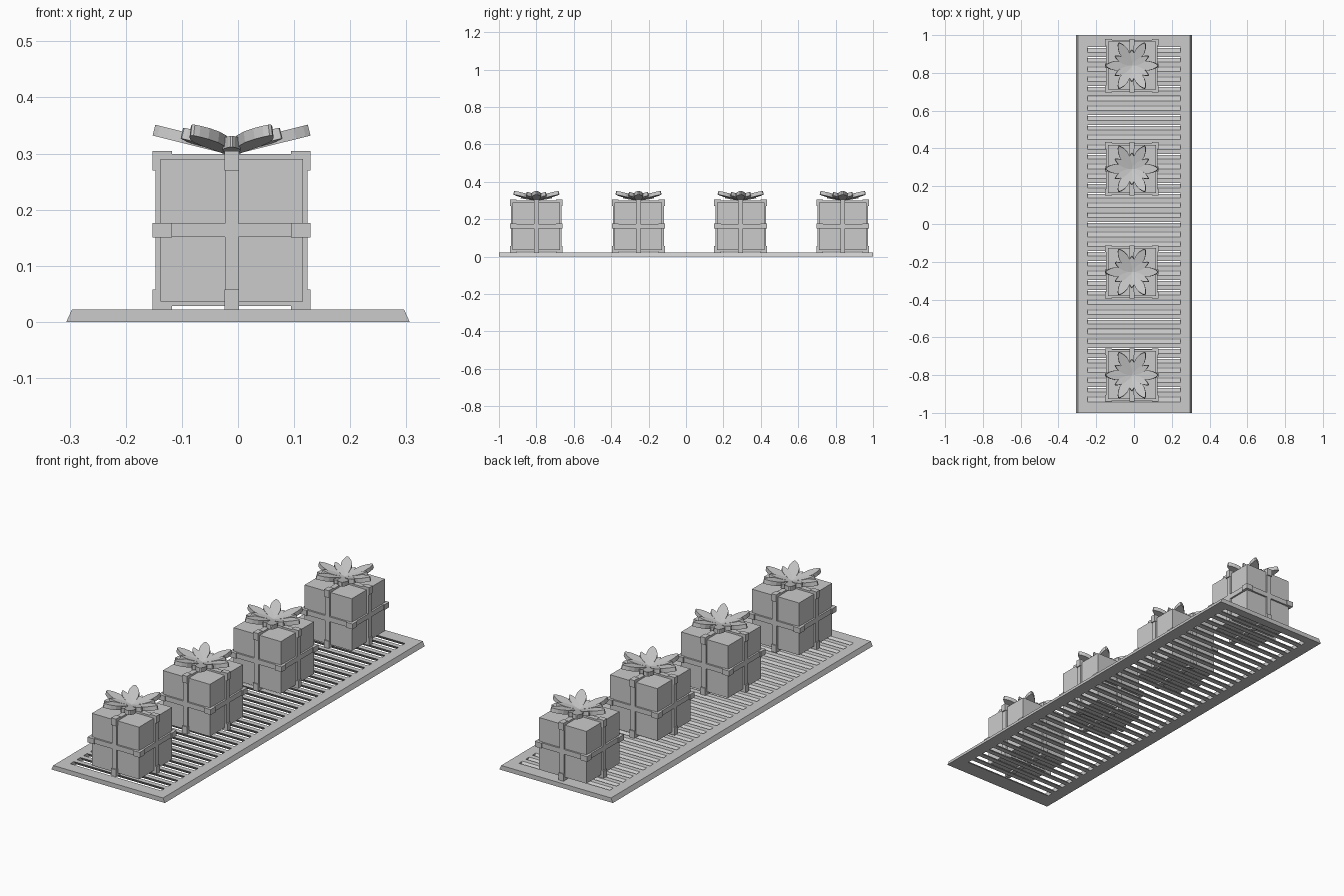
import bpy, bmesh, math
from mathutils import Matrix, Vector

if "Cube" in bpy.data.objects:
    bpy.data.objects.remove(bpy.data.objects["Cube"], do_unlink=True)

grey = bpy.data.materials.new("plain_grey")
grey.use_nodes = True
grey.diffuse_color = (0.6, 0.6, 0.6, 1)
grey.node_tree.nodes["Principled BSDF"].inputs["Base Color"].default_value = (0.6, 0.6, 0.6, 1)


def finish(name, bm):
    bmesh.ops.recalc_face_normals(bm, faces=bm.faces)
    mesh = bpy.data.meshes.new(name)
    bm.to_mesh(mesh)
    bm.free()
    mesh.materials.append(grey)
    obj = bpy.data.objects.new(name, mesh)
    bpy.context.collection.objects.link(obj)
    return obj


def box(bm, center, size):
    m = Matrix.Translation(center) @ Matrix.Diagonal((*size, 1))
    return bmesh.ops.create_cube(bm, size=1, matrix=m)["verts"]


def prism(bm, outline, direction, matrix=Matrix()):
    """Extrude a closed outline along a direction."""
    face = bm.faces.new([bm.verts.new(matrix @ Vector(p)) for p in outline])
    top = bmesh.ops.extrude_face_region(bm, geom=[face])["geom"]
    moved = [v for v in top if isinstance(v, bmesh.types.BMVert)]
    bmesh.ops.translate(bm, verts=moved, vec=matrix.to_3x3() @ Vector(direction))


# Grille plate with sloping sides
HEIGHT = 0.022
bm = bmesh.new()
prism(bm, [(-0.306, -1, 0), (0.306, -1, 0), (0.296, -1, HEIGHT), (-0.296, -1, HEIGHT)], (0, 2, 0))
plate = finish("grille_plate", bm)

# Slanted slots, lower end towards the back
bm = bmesh.new()
for i in range(37):
    y = -0.928 + i * 0.0514
    for v in box(bm, (0, y, HEIGHT / 2), (0.49, 0.027, 0.04)):
        v.co.y += HEIGHT - v.co.z
cutter = finish("slot_cutter", bm)
cutter.hide_render = True
cut = plate.modifiers.new("slots", "BOOLEAN")
cut.operation = "DIFFERENCE"
cut.solver = "EXACT"
cut.object = cutter
bpy.context.view_layer.objects.active = plate
bpy.ops.object.modifier_apply(modifier="slots")
bpy.data.objects.remove(cutter, do_unlink=True)

# Gift dimensions: half sizes of the box, ribbon and edge clips
BOX, BAND, CLIP = 0.127, 0.1355, 0.141
PX, PZ = -0.0115, 0.1635
AXES = (0, 1, 2)


def ribbon_bands(bm):
    for axis in AXES:
        size = [BAND * 2] * 3
        size[axis] = 0.024
        box(bm, (0, 0, 0), size)


def edge_clips(bm):
    # One block at the middle of each of the twelve edges
    length = 0.035
    for axis in AXES:
        a, b = [k for k in AXES if k != axis]
        for sa in (-1, 1):
            for sb in (-1, 1):
                # Two legs make an L around the edge
                for long, short, sl, ss in ((a, b, sa, sb), (b, a, sb, sa)):
                    size, center = [0.026] * 3, [0] * 3
                    size[long], size[short] = length, 0.016
                    center[long] = sl * (CLIP - length / 2)
                    center[short] = ss * (CLIP - 0.008)
                    box(bm, center, size)


LEAF = [(0.0, 0.008), (0.25, 0.015), (0.45, 0.023), (0.65, 0.025),
        (0.82, 0.019), (0.94, 0.010), (1.0, 0.003)]


def petal(bm, angle, length, width, tilt):
    # Leaf outline, tilted up and turned round the centre
    side = [(x * length, w * width, 0) for x, w in LEAF]
    outline = side + [(x, -y, z) for x, y, z in reversed(side)]
    m = Matrix.Rotation(math.radians(angle), 4, "Z") @ Matrix.Rotation(-math.radians(tilt), 4, "Y")
    prism(bm, outline, (0, 0, 0.02), m)


def bow(bm):
    for k in range(6):
        petal(bm, k * 60, 0.145, 1, 14)
        facing = k % 3 == 1
        petal(bm, 30 + k * 60, 0.085 if facing else 0.108, 0.65, 10 if facing else 16)


for i in range(4):
    place = (PX, -0.8 + i * 0.546, PZ)

    bm = bmesh.new()
    box(bm, (0, 0, 0), [BOX * 2] * 3)
    finish(f"gift_box_{i + 1}", bm).location = place

    for name, build in (("ribbon", ribbon_bands), ("ribbon_clips", edge_clips)):
        bm = bmesh.new()
        build(bm)
        finish(f"{name}_{i + 1}", bm).location = place

    bm = bmesh.new()
    bow(bm)
    finish(f"bow_{i + 1}", bm).location = (place[0], place[1], 0.297)
